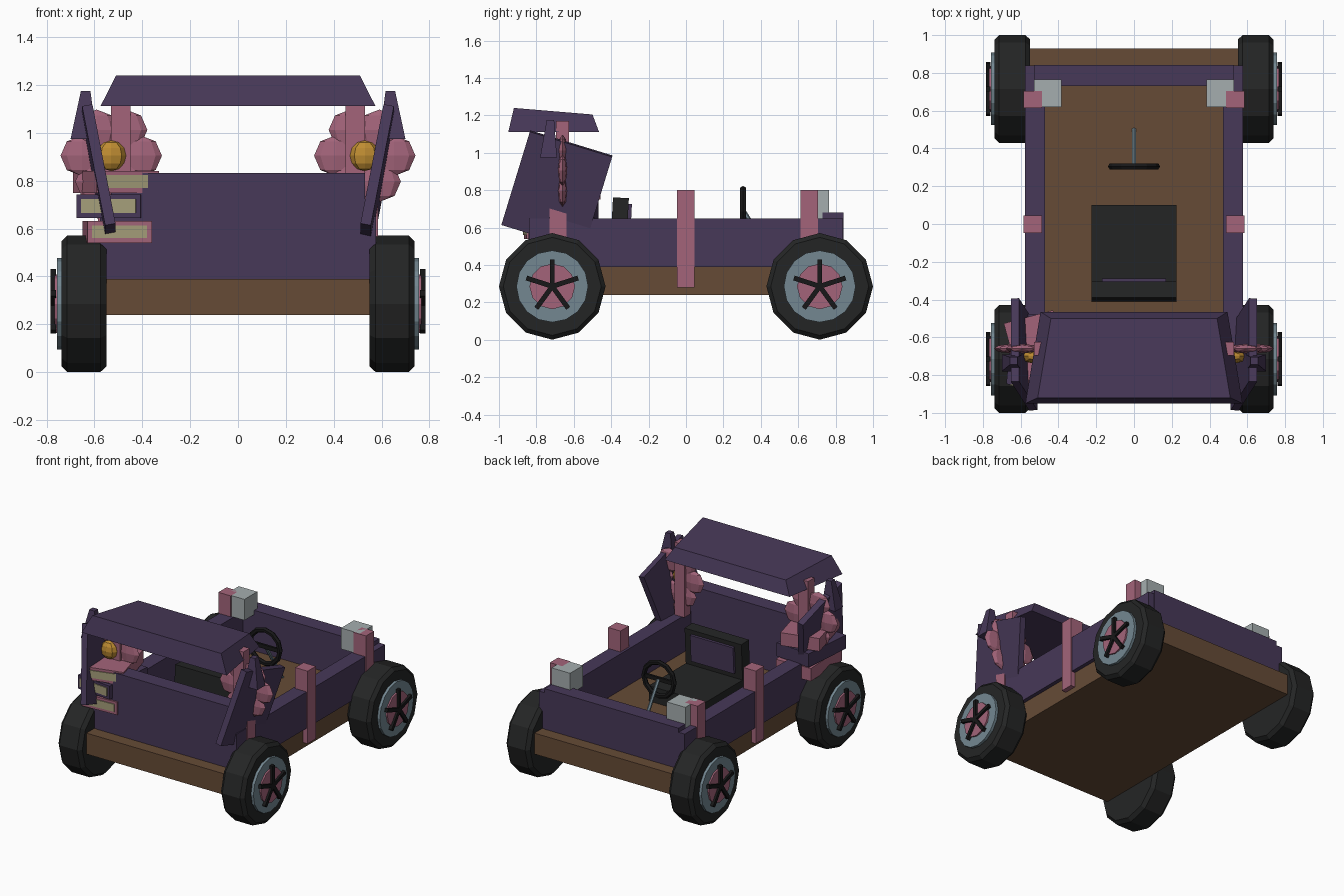
import bpy, bmesh, math
from mathutils import Matrix, Vector

if "Cube" in bpy.data.objects:
    bpy.data.objects.remove(bpy.data.objects["Cube"])


def material(name, r, g, b):
    m = bpy.data.materials.new(name)
    lin = [((c / 255 + 0.055) / 1.055) ** 2.4 for c in (r, g, b)]
    m.diffuse_color = (*lin, 1)
    m.use_nodes = True
    m.node_tree.nodes["Principled BSDF"].inputs["Base Color"].default_value = m.diffuse_color
    return m


PURPLE = material("dark purple", 71, 56, 88)
BROWN = material("wood brown", 102, 75, 54)
PINK = material("dusty pink", 163, 100, 122)
RUBBER = material("rubber black", 36, 37, 37)
BLACK = material("deep black", 23, 23, 24)
STEEL = material("blue grey", 115, 135, 145)
GOLD = material("gold", 190, 140, 50)
CREAM = material("cream paper", 165, 158, 122)
GREY = material("light grey", 165, 174, 175)


def finish(name, bm, mat, matrix=None):
    if matrix is not None:
        bm.transform(matrix)
    bmesh.ops.recalc_face_normals(bm, faces=bm.faces)
    me = bpy.data.meshes.new(name)
    bm.to_mesh(me)
    bm.free()
    me.materials.append(mat)
    ob = bpy.data.objects.new(name, me)
    bpy.context.collection.objects.link(ob)
    return ob


def box(name, mat, x, y, z, matrix=None):
    """Box from (min, max) ranges."""
    bm = bmesh.new()
    bmesh.ops.create_cube(bm, size=1)
    for v in bm.verts:
        v.co = [r[0] if c < 0 else r[1] for c, r in zip(v.co, (x, y, z))]
    return finish(name, bm, mat, matrix)


def side_box(name, mat, s, x, y, z):
    return box(name, mat, sorted((s * x[0], s * x[1])), y, z)


def lathe_x(name, mat, profile, sides, centre, s):
    """Stack of (x, radius) rings around an axis along x."""
    bm = bmesh.new()
    rings = []
    for x, r in profile:
        rings.append([bm.verts.new((s * x, centre[0] + r * math.cos(math.tau * i / sides),
                                    centre[1] + r * math.sin(math.tau * i / sides)))
                      for i in range(sides)])
    for a, b in zip(rings, rings[1:]):
        for i in range(sides):
            j = (i + 1) % sides
            bm.faces.new((a[i], a[j], b[j], b[i]))
    bm.faces.new(rings[0])
    bm.faces.new(rings[-1])
    return finish(name, bm, mat)


def ball(name, mat, centre, radii, seg, rings):
    bm = bmesh.new()
    bmesh.ops.create_uvsphere(bm, u_segments=seg, v_segments=rings, radius=1)
    return finish(name, bm, mat, Matrix.Translation(centre) @ Matrix.Diagonal((*radii, 1)))


def frustum(name, mat, bottom, top):
    """Solid between two quads of points."""
    bm = bmesh.new()
    a = [bm.verts.new(p) for p in bottom]
    b = [bm.verts.new(p) for p in top]
    bm.faces.new(a)
    bm.faces.new(b)
    for i in range(4):
        j = (i + 1) % 4
        bm.faces.new((a[i], a[j], b[j], b[i]))
    return finish(name, bm, mat)


def rod(name, mat, p, q, radius, sides=6):
    p, q = Vector(p), Vector(q)
    bm = bmesh.new()
    bmesh.ops.create_cone(bm, cap_ends=True, segments=sides, radius1=radius,
                          radius2=radius, depth=(q - p).length)
    rot = (q - p).to_track_quat('Z', 'Y').to_matrix().to_4x4()
    return finish(name, bm, mat, Matrix.Translation((p + q) / 2) @ rot)


# Chassis and body walls
box("chassis", BROWN, (-.55, .55), (-.93, .93), (.24, .39))
box("front_panel", PURPLE, (-.53, .53), (-.842, -.73), (.39, .832))
box("back_panel", PURPLE, (-.53, .53), (.73, .842), (.39, .68))

# Sloped roof
frustum("roof", PURPLE,
        [(-.575, -.95, 1.112), (.575, -.95, 1.112), (.495, -.465, 1.112), (-.495, -.465, 1.112)],
        [(-.51, -.92, 1.24), (.51, -.92, 1.24), (.44, -.50, 1.205), (-.44, -.50, 1.205)])

for s, side in ((-1, "left"), (1, "right")):
    side_box(side + "_wall", PURPLE, s, (.47, .578), (-.84, .84), (.39, .65))
    # Pink pillars and roof post
    side_box(side + "_middle_pillar", PINK, s, (.487, .585), (-.048, .046), (.28, .80))
    side_box(side + "_back_pillar", PINK, s, (.487, .585), (.613, .705), (.28, .80))
    side_box(side + "_front_pillar", PINK, s, (.487, .585), (-.73, -.64), (.28, .72))
    side_box(side + "_roof_post", PINK, s, (.45, .53), (-.695, -.625), (.65, 1.17))
    side_box(side + "_lamp_box", GREY, s, (.383, .53), (.62, .765), (.65, .80))
    # Leaning side shield with a spike
    lean = (Matrix.Translation((s * .582, -.69, .80)) @ Matrix.Rotation(math.radians(-17), 4, 'X')
            @ Matrix.Rotation(math.radians(s * 10.5), 4, 'Y'))
    box(side + "_shield", PURPLE, (-.022, .022), (-.23, .23), (-.265, .265), lean)
    corners = ((-1, -1), (1, -1), (1, 1), (-1, 1))
    frustum(side + "_spike", PURPLE,
            [(s * .645 + .055 * a, -.735 + .045 * b, .975) for a, b in corners],
            [(s * .637 + .02 * a, -.725 + .02 * b, 1.175) for a, b in corners])
    # Flower with six flat petals
    for i in range(6):
        a = math.tau * i / 6
        ball(f"{side}_petal_{i}", PINK,
             (s * .53 + .122 * math.cos(a), -.66, .905 + .108 / .866 * math.sin(a)),
             (.09, .025, .085), 8, 4)
    ball(side + "_flower_centre", GOLD, (s * .53, -.70, .905), (.062, .04, .064), 8, 6)
    # Wheels
    for y, end in ((-.715, "front"), (.715, "back")):
        name = f"{end}_{side}"
        c = (y, .286)
        lathe_x(name + "_tyre", RUBBER, [(.55, .262), (.575, .285), (.715, .285), (.738, .262)], 12, c, s)
        lathe_x(name + "_rim", STEEL, [(.72, .192), (.757, .192)], 16, c, s)
        lathe_x(name + "_hub", PINK, [(.75, .122), (.768, .122)], 12, c, s)
        for i in range(5):
            turn = (Matrix.Translation((0, *c)) @ Matrix.Rotation(math.tau * i / 5, 4, 'X'))
            box(f"{name}_spoke_{i}", BLACK, sorted((s * .76, s * .783)),
                (-.013, .013), (-.01, .145), turn)

# Seat
box("seat_cushion", RUBBER, (-.225, .225), (-.365, .10), (.39, .50))
tilt = Matrix.Translation((0, -.36, .48)) @ Matrix.Rotation(math.radians(-3), 4, 'X')
box("seat_back", RUBBER, (-.225, .225), (-.045, .04), (-.09, .28), tilt)
box("seat_back_pad", PURPLE, (-.17, .17), (.035, .058), (.06, .25), tilt)

# Steering wheel and column
bpy.ops.mesh.primitive_torus_add(location=(0, .305, .685), rotation=(math.pi / 2, 0, 0),
                                 major_segments=12, minor_segments=6,
                                 major_radius=.12, minor_radius=.018)
ring = bpy.context.object
ring.name = "steering_wheel"
ring.data.materials.append(BLACK)
box("steering_crossbar", BLACK, (-.115, .115), (.297, .313), (.672, .70))
rod("steering_column", STEEL, (0, .31, .685), (0, .50, .39), .012)

# Stack of books on the front left corner: z range, centre, width, depth, turn
books = (("top", PINK, (.75, .842), (-.51, -.675), .27, .38, 15),
         ("middle", PURPLE, (.645, .742), (-.525, -.67), .27, .38, -5),
         ("bottom", PINK, (.54, .632), (-.505, -.67), .27, .38, 3))
for name, mat, (z0, z1), (cx, cy), w, d, deg in books:
    m = Matrix.Translation((cx, cy, 0)) @ Matrix.Rotation(math.radians(deg), 4, 'Z')
    hw, hd = w / 2, d / 2
    box(name + "_book_cover", mat, (-hw, hw), (-hd, hd), (z0, z1), m)
    box(name + "_book_pages", CREAM, (-hw + .02, hw - .02), (-hd - .006, -hd + .05),
        (z0 + .02, z1 - .018), m)
